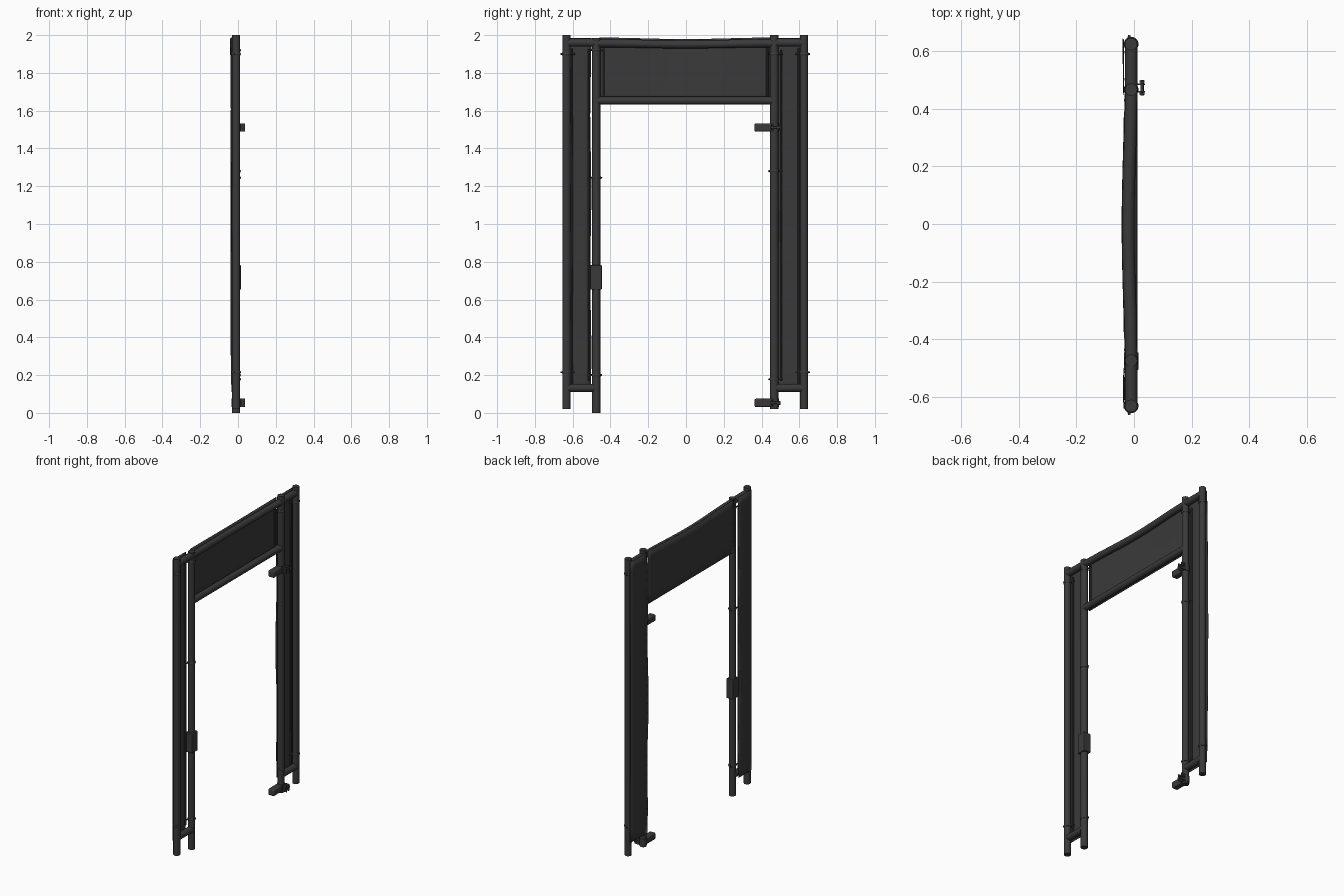
import bpy, bmesh, math
from mathutils import Vector

if "Cube" in bpy.data.objects:
    bpy.data.objects.remove(bpy.data.objects["Cube"])

dark = bpy.data.materials.new("dark_grey")
dark.diffuse_color = (0.042, 0.042, 0.042, 1)
dark.use_nodes = True
dark.node_tree.nodes["Principled BSDF"].inputs["Base Color"].default_value = dark.diffuse_color
PX, R = -0.010, 0.0215          # pipe centre line in x, pipe radius


def finish(ob, name, smooth=True):
    ob.name = name
    ob.data.materials.append(dark)
    if smooth:
        bpy.ops.object.select_all(action='DESELECT')
        ob.select_set(True)
        bpy.context.view_layer.objects.active = ob
        bpy.ops.object.shade_smooth_by_angle(angle=math.radians(35))
    return ob


def rod(name, a, b, r, sides=24):
    a, b = Vector(a), Vector(b)
    bpy.ops.mesh.primitive_cylinder_add(vertices=sides, radius=r, depth=(b - a).length,
                                        location=(a + b) / 2)
    ob = bpy.context.object
    ob.rotation_euler = (b - a).to_track_quat('Z', 'Y').to_euler()
    return finish(ob, name)


def box(name, lo, hi, bevel=0.0):
    lo, hi = Vector(lo), Vector(hi)
    bpy.ops.mesh.primitive_cube_add(size=1, location=(lo + hi) / 2)
    ob = bpy.context.object
    ob.scale = hi - lo
    bpy.ops.object.transform_apply(location=False, rotation=False, scale=True)
    if bevel:
        m = ob.modifiers.new("bevel", 'BEVEL')
        m.width, m.segments = bevel, 3
    return finish(ob, name, bool(bevel))


def sheet(name, ny, nz, point):
    """Thin cloth sheet; point(u, v) gives a position for u, v in 0..1."""
    bm = bmesh.new()
    g = [[bm.verts.new(point(i / ny, j / nz)) for j in range(nz + 1)] for i in range(ny + 1)]
    for i in range(ny):
        for j in range(nz):
            bm.faces.new((g[i][j], g[i][j + 1], g[i + 1][j + 1], g[i + 1][j]))
    me = bpy.data.meshes.new(name)
    bm.to_mesh(me)
    bm.free()
    ob = bpy.data.objects.new(name, me)
    bpy.context.collection.objects.link(ob)
    m = ob.modifiers.new("thickness", 'SOLIDIFY')
    m.thickness, m.offset = 0.002, 0
    return finish(ob, name)


# upright posts: y, bottom, top
posts = {"left_outer_post": (-0.632, 0.02, 2.0), "left_inner_post": (-0.475, 0.0, 1.985),
         "right_inner_post": (0.467, 0.02, 2.0), "right_outer_post": (0.625, 0.02, 2.0)}
for name, (y, z0, z1) in posts.items():
    rod(name, (PX, y, z0), (PX, y, z1), R)

# short cross rails at the foot and head of each side bay
for side, y0, y1 in (("left", -0.632, -0.475), ("right", 0.467, 0.625)):
    rod(side + "_foot_rail", (PX, y0, 0.132), (PX, y1, 0.132), R)
    rod(side + "_head_rail", (PX, y0, 1.96), (PX, y1, 1.96), R)

# straight lintel rail
rod("lintel_bottom_rail", (PX, -0.475, 1.653), (PX, 0.467, 1.653), R)

# bowed top rail
cu = bpy.data.curves.new("top_rail", 'CURVE')
cu.dimensions = '3D'
cu.bevel_depth, cu.bevel_resolution, cu.use_fill_caps = R, 4, True
sp = cu.splines.new('POLY')
N = 24
sp.points.add(N)
for i, p in enumerate(sp.points):
    t = i / N
    s = math.sin(math.pi * t) ** 2
    p.co = (PX - 0.010 * s, -0.475 + 0.942 * t, 1.957 - 0.006 * s, 1)
tmp = bpy.data.objects.new("top_rail_path", cu)
bpy.context.collection.objects.link(tmp)
me = bpy.data.meshes.new_from_object(tmp.evaluated_get(bpy.context.evaluated_depsgraph_get()))
bpy.data.objects.remove(tmp)
rail = bpy.data.objects.new("top_rail", me)
bpy.context.collection.objects.link(rail)
me.materials.clear()
finish(rail, "top_rail")

# cloth panels hung on the back of the frame
sheet("lintel_cloth", 24, 6, lambda u, v: (
    -0.034 - 0.008 * v * math.sin(math.pi * u) ** 2, -0.457 + 0.908 * u,
    1.635 + v * (0.352 - 0.008 * math.sin(math.pi * u) ** 2)))
sheet("left_cloth", 4, 32, lambda u, v: (
    -0.035 - 0.003 * math.sin(9 * v) * math.sin(math.pi * u),
    -0.642 + u * (0.138 + 0.003 * math.sin(14 * v)), 0.11 + 1.875 * v))
sheet("right_cloth", 4, 32, lambda u, v: (
    -0.035 - 0.004 * math.sin(math.pi * v) * (1 - u * 0.5),
    0.638 + 0.006 * math.sin(math.pi * v) - u * (0.180 + 0.012 * math.sin(math.pi * v) ** 3
                                               + 0.004 * math.sin(17 * v)),
    0.11 + 1.875 * v))

# thin hem rods holding the cloth edges
for k, (y, z0, z1) in enumerate([(-0.603, 0.15, 1.93), (-0.513, 0.17, 1.92),
                                 (0.503, 0.17, 1.92), (0.597, 0.15, 1.93),
                                 (-0.437, 1.68, 1.93), (0.43, 1.68, 1.93)]):
    rod(f"hem_rod_{k}", (-0.028, y, z0), (-0.028, y, z1), 0.006, 10)

# tie straps around the posts, each with a tail reaching to its hem rod
for k, (y, z, d) in enumerate([(-0.632, 1.90, 1), (-0.632, 0.215, 1), (-0.475, 1.92, -1),
                               (-0.475, 1.245, -1), (-0.475, 0.20, -1), (0.467, 1.90, 1),
                               (0.467, 1.28, 1), (0.467, 0.178, 1), (0.625, 1.90, -1),
                               (0.625, 0.215, -1)]):
    bpy.ops.mesh.primitive_torus_add(major_segments=24, minor_segments=6, major_radius=R,
                                     minor_radius=0.004, location=(PX, y, z))
    ob = bpy.context.object
    ob.scale.z = 2
    finish(ob, f"tie_strap_{k}")
    rod(f"tie_tail_{k}", (-0.016, y - d * 0.031, z), (-0.026, y + d * 0.045, z), 0.005, 8)

# latch box on the left inner post
box("latch_box", (-0.035, -0.507, 0.652), (0.016, -0.446, 0.782), 0.004)

# clamp hinges on the right inner post
for tag, z0 in (("lower", 0.031), ("upper", 1.489)):
    z1 = z0 + 0.044
    zc = (z0 + z1) / 2
    rod(tag + "_hinge_clamp", (PX, 0.467, z0), (PX, 0.467, z1), R + 0.003)
    box(tag + "_hinge_arm", (-0.032, 0.363, z0), (0.011, 0.455, z1), 0.008)
    for k, y in enumerate((0.460, 0.486)):
        box(f"{tag}_hinge_ear_{k}", (0.004, y - 0.003, z0), (0.038, y + 0.003, z1))
    rod(tag + "_hinge_bolt", (0.028, 0.447, zc), (0.028, 0.501, zc), 0.006, 12)
    for k, y in enumerate((0.449, 0.491)):
        rod(f"{tag}_hinge_nut_{k}", (0.028, y, zc), (0.028, y + 0.008, zc), 0.010, 6)
